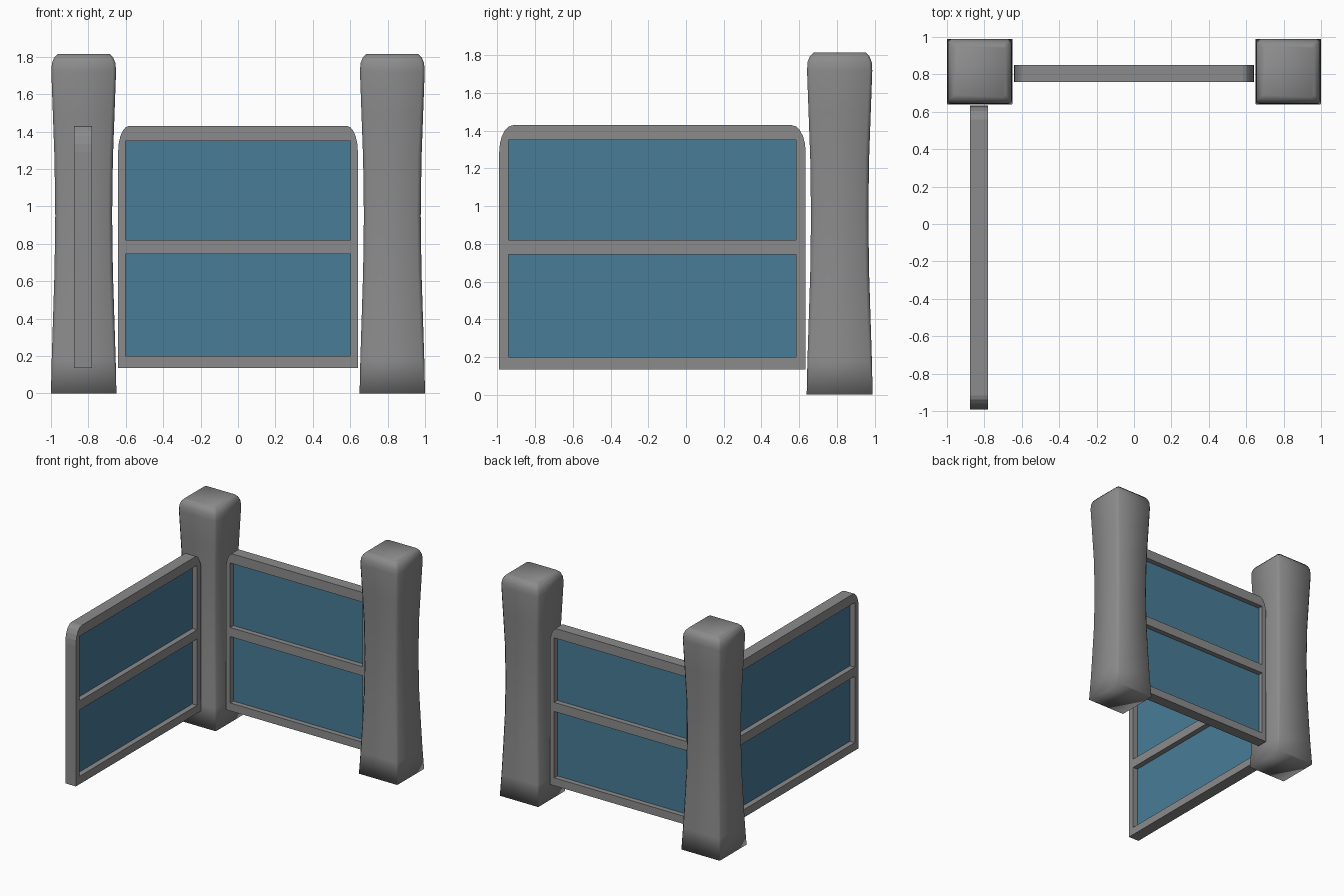
import bpy
import bmesh
from math import radians, sin, cos, pi

old = bpy.data.objects.get("Cube")
if old:
    bpy.data.objects.remove(old, do_unlink=True)


def material(name, rgb):
    m = bpy.data.materials.new(name)
    m.use_nodes = True
    color = (*rgb, 1)
    m.diffuse_color = color
    m.node_tree.nodes["Principled BSDF"].inputs["Base Color"].default_value = color
    return m


STONE = material("stone grey", (0.26, 0.26, 0.26))
GLASS = material("blue glass", (0.065, 0.2, 0.31))


def add_mesh(name, bm, mat):
    mesh = bpy.data.meshes.new(name)
    bmesh.ops.recalc_face_normals(bm, faces=bm.faces)
    bm.to_mesh(mesh)
    bm.free()
    mesh.materials.append(mat)
    ob = bpy.data.objects.new(name, mesh)
    bpy.context.collection.objects.link(ob)
    return ob


# Waisted square pillars: height, half width, corner chamfer
PILLAR = [(0, .175, .002), (.18, .171, .014), (.4, .164, .018), (.65, .156, .02),
          (.95, .152, .02), (1.25, .156, .02), (1.5, .165, .018), (1.72, .173, .016),
          (1.765, .17, .016), (1.795, .158, .015), (1.815, .138, .014)]


def pillar(name, x, y):
    bm = bmesh.new()
    rings = []
    for z, h, c in PILLAR:
        k = h - c
        section = [(h, -k), (h, k), (k, h), (-k, h), (-h, k), (-h, -k), (-k, -h), (k, -h)]
        rings.append([bm.verts.new((px, py, z)) for px, py in section])
    for low, high in zip(rings, rings[1:]):
        for i in range(8):
            j = (i + 1) % 8
            bm.faces.new((low[i], low[j], high[j], high[i]))
    bm.faces.new(rings[0][::-1])
    bm.faces.new(rings[-1])
    ob = add_mesh(name, bm, STONE)
    ob.location = (x, y, 0)
    for p in ob.data.polygons:
        p.use_smooth = True


for side, x in (("left", .825), ("right", -.825)):
    pillar(side + "_pillar", x, .815)


# Panels: a frame with rounded top corners, two openings and recessed glass
BOTTOM, TOP = .135, 1.43
OPENINGS = [(.2, .745), (.82, 1.35)]


def panel(name, length, margin, thickness, location, turn):
    half = length / 2
    inner = half - margin
    rx, rz = length * .046, .14
    arc = [(half - rx + rx * cos(a), TOP - rz + rz * sin(a))
           for a in (pi / 2 * i / 5 for i in range(6))]
    outline = [(-half, BOTTOM), (half, BOTTOM)] + arc + [(-u, v) for u, v in arc[::-1]]
    loops = [outline] + [[(-inner, a), (inner, a), (inner, b), (-inner, b)]
                         for a, b in OPENINGS]
    curve = bpy.data.curves.new(name, "CURVE")
    curve.dimensions = "2D"
    curve.fill_mode = "BOTH"
    curve.extrude = thickness / 2
    for loop in loops:
        spline = curve.splines.new("POLY")
        spline.points.add(len(loop) - 1)
        for point, (u, v) in zip(spline.points, loop):
            point.co = (u, v, 0, 1)
        spline.use_cyclic_u = True
    helper = bpy.data.objects.new(name + "_outline", curve)
    bpy.context.collection.objects.link(helper)
    bm = bmesh.new()
    bm.from_mesh(helper.to_mesh())
    helper.to_mesh_clear()
    bpy.data.objects.remove(helper, do_unlink=True)
    bmesh.ops.remove_doubles(bm, verts=bm.verts, dist=.0005)
    parts = [add_mesh(name + "_frame", bm, STONE)]
    for p in parts[0].data.polygons:
        p.use_smooth = False

    for label, (a, b) in zip(("lower", "upper"), OPENINGS):
        bm = bmesh.new()
        bmesh.ops.create_cube(bm, size=1)
        bmesh.ops.scale(bm, vec=(2 * inner, b - a, .008), verts=bm.verts)
        bmesh.ops.translate(bm, vec=(0, (a + b) / 2, 0), verts=bm.verts)
        parts.append(add_mesh(f"{name}_{label}_glass", bm, GLASS))
    for ob in parts:
        ob.location = location
        ob.rotation_euler = (radians(90), 0, radians(turn))


panel("back_panel", 1.282, .039, .092, (0, .805, 0), 0)
panel("side_panel", 1.625, .05, .096, (-.828, -.178, 0), 90)
